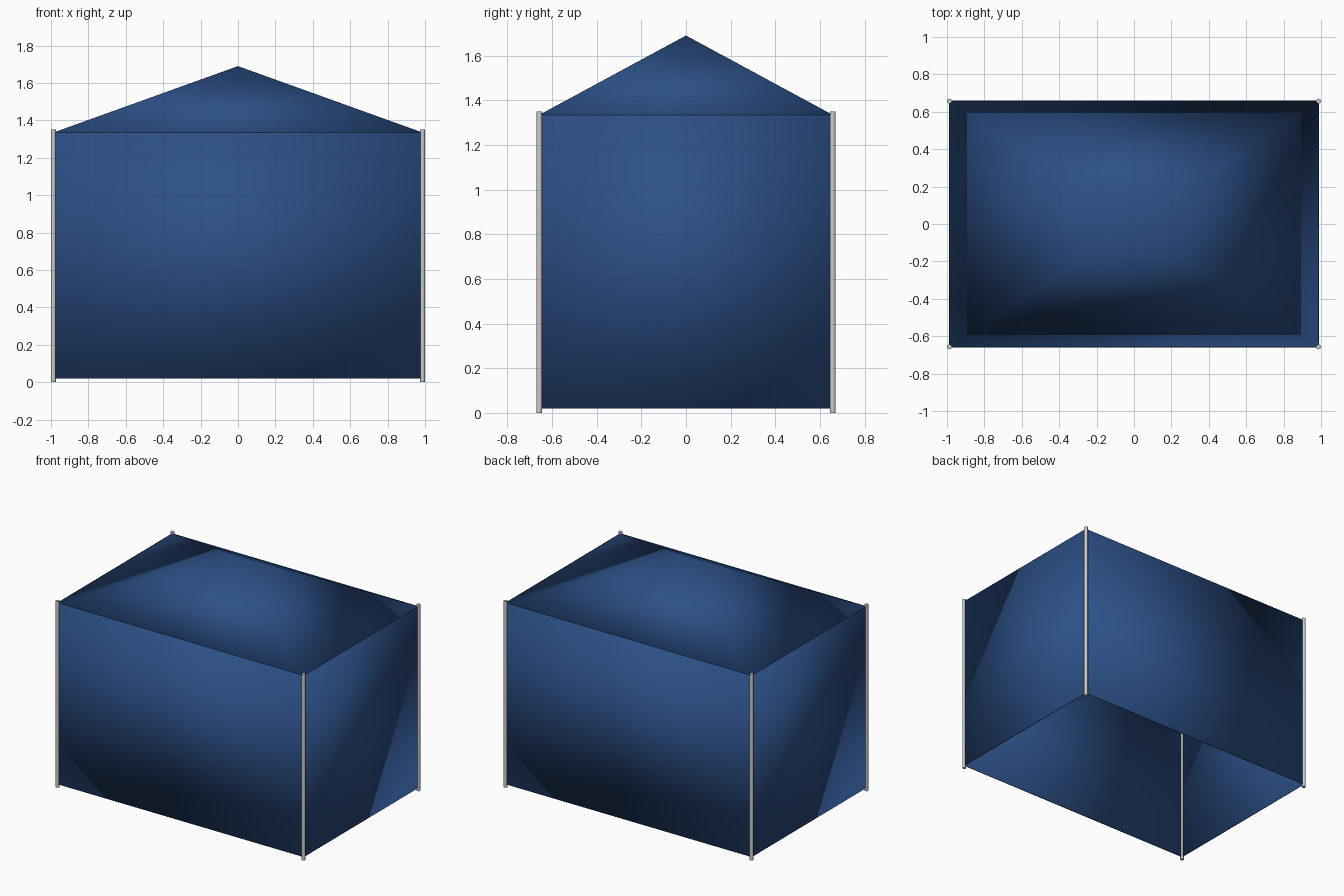
import bpy, bmesh

if "Cube" in bpy.data.objects:
    bpy.data.objects.remove(bpy.data.objects["Cube"])

HX, HY = 0.987, 0.657          # pole centres
Z0, Z1, PEAK = 0.02, 1.335, 1.69
POLE_H, POLE_R, T = 1.35, 0.013, 0.006

blue = bpy.data.materials.new("blue_fabric")
blue.diffuse_color = (0.025, 0.08, 0.24, 1)
blue.use_nodes = True
blue.node_tree.nodes["Principled BSDF"].inputs["Base Color"].default_value = blue.diffuse_color


def smooth(obj):
    for p in obj.data.polygons:
        p.use_smooth = True


def panel(name, loc, size):
    """Thin fabric sheet, softly shaded."""
    bpy.ops.mesh.primitive_cube_add(size=1, location=loc)
    obj = bpy.context.object
    obj.name = name
    obj.scale = size
    bpy.ops.object.transform_apply(location=False, rotation=False, scale=True)
    obj.data.materials.append(blue)
    smooth(obj)


# Four fabric walls
zc, h = (Z0 + Z1) / 2, Z1 - Z0
for s, name in ((-1, "front_wall"), (1, "back_wall")):
    panel(name, (0, s * HY, zc), (2 * HX, T, h))
for s, name in ((-1, "left_wall"), (1, "right_wall")):
    panel(name, (s * HX, 0, zc), (T, 2 * HY, h))

# Pyramid roof with a closed base
bm = bmesh.new()
base = [bm.verts.new((x * HX, y * HY, Z1))
        for x, y in ((-1, -1), (1, -1), (1, 1), (-1, 1))]
apex = bm.verts.new((0, 0, PEAK))
bm.faces.new(base[::-1])
for i in range(4):
    bm.faces.new((base[i], base[(i + 1) % 4], apex))
mesh = bpy.data.meshes.new("roof")
bm.to_mesh(mesh)
bm.free()
mesh.materials.append(blue)
roof = bpy.data.objects.new("roof", mesh)
bpy.context.collection.objects.link(roof)
smooth(roof)

# Corner poles
for x in (-1, 1):
    for y in (-1, 1):
        bpy.ops.mesh.primitive_cylinder_add(
            vertices=16, radius=POLE_R, depth=POLE_H,
            location=(x * HX, y * HY, POLE_H / 2))
        pole = bpy.context.object
        pole.name = ("left" if x < 0 else "right") + ("_front" if y < 0 else "_back") + "_pole"
        bpy.ops.object.shade_smooth_by_angle()
